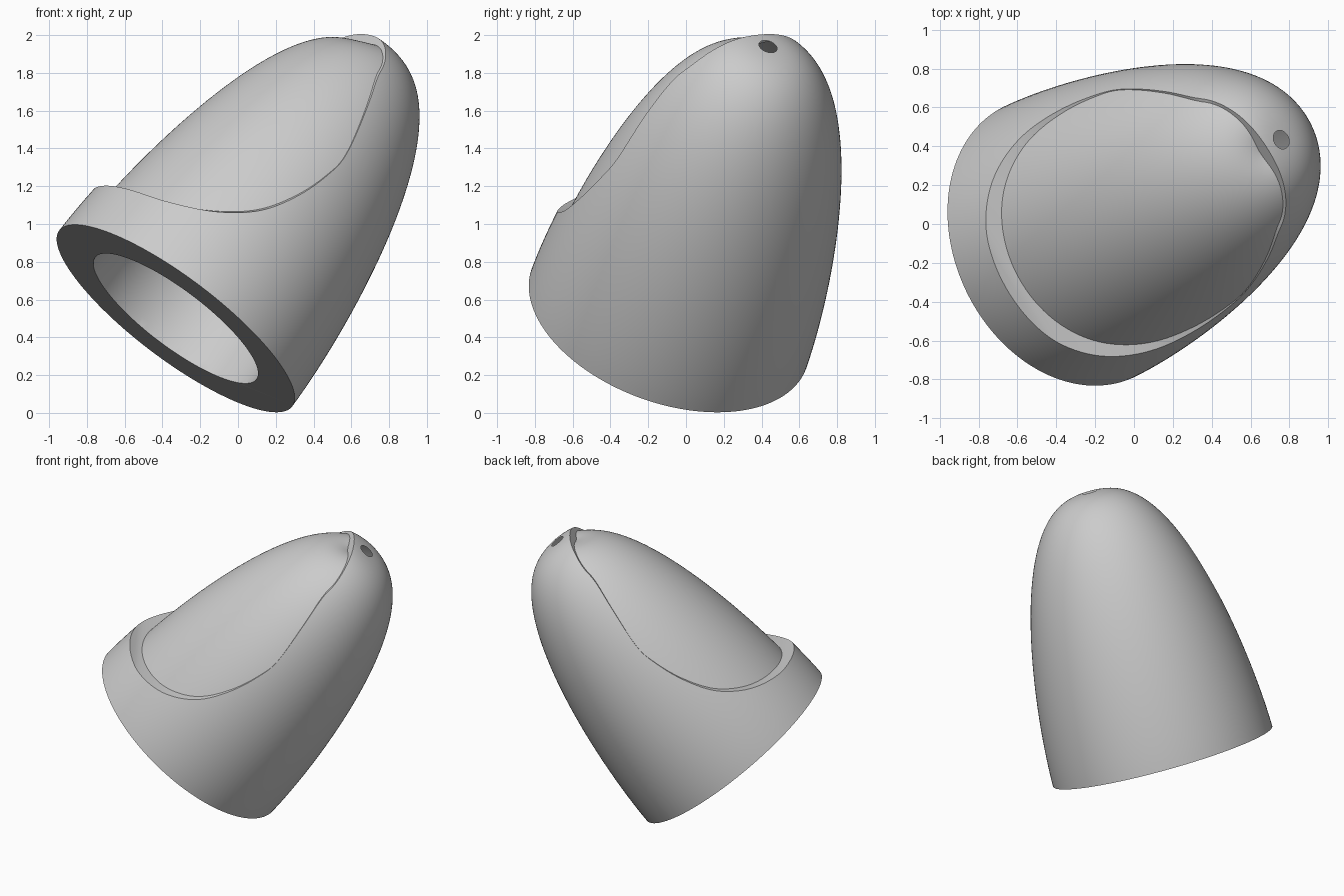
import bpy, bmesh, math
from mathutils import Vector, Matrix

if "Cube" in bpy.data.objects:
    bpy.data.objects.remove(bpy.data.objects["Cube"], do_unlink=True)

# Tilted frame: local z runs up the cone axis, local x faces the middle of the recess
BASE = Vector((-0.33, -0.09, 0.5))
axis = Vector((0.579, 0.279, 0.766)).normalized()
up = (Vector((0, 0, 1)) - axis * axis.z).normalized()
face = Matrix.Rotation(math.radians(8), 3, axis) @ up
if face.y > up.y:
    face = Matrix.Rotation(math.radians(-8), 3, axis) @ up
side = axis.cross(face)
FRAME = Matrix.Translation(BASE) @ Matrix((face, side, axis)).transposed().to_4x4()

RADIUS, LENGTH, SEGMENTS, RINGS = 0.773, 1.88, 144, 56

grey = bpy.data.materials.new("plain grey")
grey.use_nodes = True
grey.diffuse_color = (0.6, 0.6, 0.6, 1)
grey.node_tree.nodes["Principled BSDF"].inputs["Base Color"].default_value = (0.6, 0.6, 0.6, 1)


def make_object(name, bm):
    bmesh.ops.recalc_face_normals(bm, faces=bm.faces)
    mesh = bpy.data.meshes.new(name)
    bm.to_mesh(mesh)
    bm.free()
    mesh.transform(FRAME)
    mesh.materials.append(grey)
    obj = bpy.data.objects.new(name, mesh)
    bpy.context.collection.objects.link(obj)
    return obj


def ogive(radius, length, start=0.0):
    """Rounded nose profile as (radius, height) pairs, densest at the tip."""
    pts = []
    for i in range(RINGS):
        s = math.sin(i / RINGS * math.pi / 2)
        pts.append((radius * (1 - s ** 1.65) ** 0.385, s * length))
    pts = [p for p in pts if p[1] >= start]
    return pts + [(0, length)]


def lathe(name, profile, depth=None):
    """Spin a profile; depth(cos, height) sinks the surface along its normal."""
    bm = bmesh.new()
    rings = []
    for i, (r, z) in enumerate(profile[:-1]):
        a, b = profile[max(i - 1, 0)], profile[i + 1]
        normal = Vector((b[1] - a[1], a[0] - b[0])).normalized()
        ring = []
        for j in range(SEGMENTS):
            ang = 2 * math.pi * j / SEGMENTS
            d = depth(math.cos(ang), z) if depth else 0
            rr = max(r - normal.x * d, 0.002)
            ring.append(bm.verts.new((rr * math.cos(ang), rr * math.sin(ang), z - normal.y * d)))
        rings.append(ring)
    tip = bm.verts.new((0, 0, profile[-1][1] - (0.04 if depth else 0)))
    for low, high in zip(rings, rings[1:]):
        for j in range(SEGMENTS):
            k = (j + 1) % SEGMENTS
            bm.faces.new((low[j], low[k], high[k], high[j]))
    for j in range(SEGMENTS):
        bm.faces.new((rings[-1][j], rings[-1][(j + 1) % SEGMENTS], tip))
    bm.faces.new(rings[0])
    return make_object(name, bm)


def smooth_path(pts, steps=6):
    """Catmull-Rom curve through 2D points."""
    out = []
    for i in range(len(pts) - 1):
        a, b, c, d = (Vector(pts[min(max(i + k, 0), len(pts) - 1)]) for k in (-1, 0, 1, 2))
        for s in range(steps):
            t = s / steps
            out.append(0.5 * (2 * b + (c - a) * t + (2 * a - 5 * b + 4 * c - d) * t * t
                              + (3 * b - a - 3 * c + d) * t ** 3))
    return out + [Vector(pts[-1])]


def combine(target, tool, operation):
    mod = target.modifiers.new(operation, "BOOLEAN")
    mod.object, mod.operation, mod.solver = tool, operation, "EXACT"
    bpy.context.view_layer.objects.active = target
    bpy.ops.object.modifier_apply(modifier=mod.name)
    bpy.data.objects.remove(tool, do_unlink=True)


# Outer rounded cone
body = lathe("rounded_cone", ogive(RADIUS, LENGTH))

# Recess cutter: side outline (height, outward distance) pushed across the cone
outline = smooth_path([(0.275, 0.95), (0.28, 0.75), (0.31, 0.64), (0.40, 0.484), (0.55, 0.33),
                       (0.75, 0.215), (0.95, 0.14), (1.11, 0.108), (1.4, 0.122),
                       (1.6, 0.13), (1.75, 0.108), (2.1, 0.105)]) + [Vector((2.1, 0.95))]
bm = bmesh.new()
lid = bm.faces.new([bm.verts.new((p.y, -1, p.x)) for p in outline])
pushed = bmesh.ops.extrude_face_region(bm, geom=[lid])["geom"]
bmesh.ops.translate(bm, vec=(0, 2, 0), verts=[v for v in pushed if isinstance(v, bmesh.types.BMVert)])
combine(body, make_object("recess_cutter", bm), "DIFFERENCE")


# Sunken surface that fills the recess, deepest along its middle
def sink(cosine, z):
    middle = max(0, (cosine - 0.15) / 0.85)
    return 0.002 + (0.088 - 0.025 * (z / LENGTH) ** 3) * middle


combine(body, lathe("recess_surface", ogive(RADIUS, LENGTH, 0.1), sink), "UNION")

# Hollow inside, open at the base
hollow = [(0.535, -0.1)] + ogive(0.535, 1.62)
combine(body, lathe("hollow_cutter", hollow), "DIFFERENCE")

# Small hole through the tip
bm = bmesh.new()
bmesh.ops.create_cone(bm, cap_ends=True, segments=48, radius1=0.05, radius2=0.05, depth=0.7,
                      matrix=Matrix.Translation((0, 0, 1.8)))
combine(body, make_object("tip_hole_cutter", bm), "DIFFERENCE")

# Smooth curves, crisp rims
bpy.ops.object.select_all(action="DESELECT")
body.select_set(True)
bpy.context.view_layer.objects.active = body
bpy.ops.object.shade_smooth_by_angle(angle=math.radians(30))
